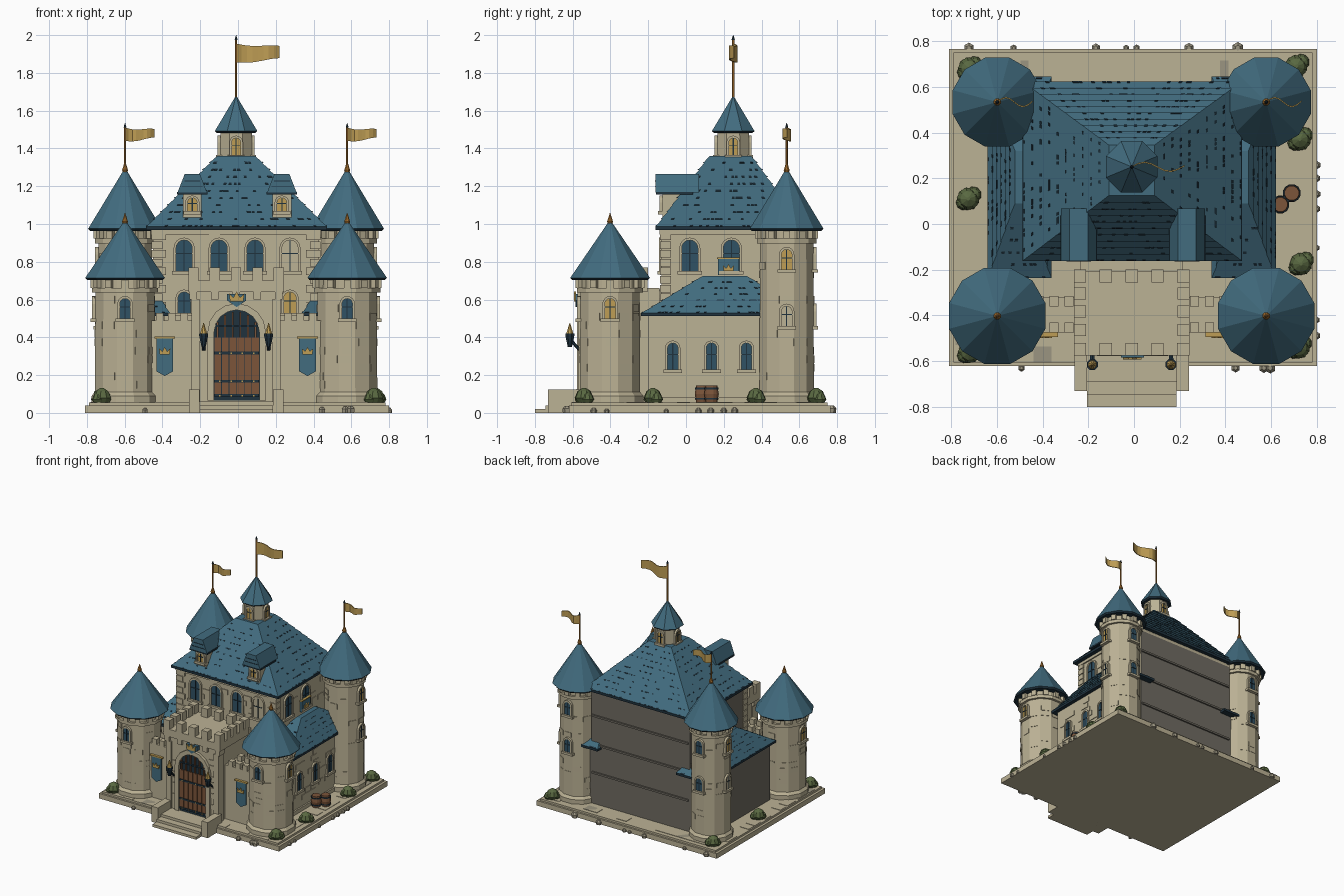
import bpy, bmesh, math, random
from mathutils import Vector, Matrix

if "Cube" in bpy.data.objects:
    bpy.data.objects.remove(bpy.data.objects["Cube"])

random.seed(4)
CX = -0.01
COLORS = {
    "stone": (0.50, 0.445, 0.30), "dark_stone": (0.33, 0.30, 0.22), "mortar": (0.16, 0.148, 0.122),
    "roof_blue": (0.054, 0.15, 0.212), "dark_trim": (0.014, 0.032, 0.048), "glass": (0.03, 0.085, 0.13),
    "gold": (0.52, 0.34, 0.09), "amber": (0.40, 0.17, 0.03), "wood": (0.20, 0.09, 0.042),
    "leaf": (0.10, 0.14, 0.053)}
MATS = {}
for key, c in COLORS.items():
    MATS[key] = bpy.data.materials.new(key)
    MATS[key].diffuse_color = (*c, 1)


def ring(x, y, r, z, n=12):
    return [Vector((x + r * math.cos((i + .5) * math.tau / n), y + r * math.sin((i + .5) * math.tau / n), z))
            for i in range(n)]


def rect(x0, x1, y0, y1, z):
    return [Vector(p) for p in ((x0, y0, z), (x1, y0, z), (x1, y1, z), (x0, y1, z))]


def facing(x, y, z, deg):
    """Frame on a wall: u to the right, v up, w outward."""
    a = math.radians(deg)
    n, up = Vector((math.cos(a), math.sin(a), 0)), Vector((0, 0, 1))
    m = Matrix((up.cross(n), up, n)).transposed().to_4x4()
    m.translation = (x, y, z)
    return m


def arch(w, h, n=8):
    r = w / 2
    return [(-r, 0), (r, 0)] + [(r * math.cos(math.pi * i / n), h - r + r * math.sin(math.pi * i / n))
                                for i in range(n + 1)]


class Part:
    def __init__(self, name):
        self.name, self.bm, self.used = name, bmesh.new(), []

    def slot(self, mat):
        if mat not in self.used:
            self.used.append(mat)
        return self.used.index(mat)

    def loft(self, rings, mat, plain=False):
        vs = [[self.bm.verts.new(p) for p in r] for r in rings]
        faces = [self.bm.faces.new(vs[0][::-1]), self.bm.faces.new(vs[-1])]
        n = len(vs[0])
        for a, b in zip(vs, vs[1:]):
            faces += [self.bm.faces.new((a[i], a[(i + 1) % n], b[(i + 1) % n], b[i])) for i in range(n)]
        for f in faces:
            f.normal_update()
            f.material_index = self.slot(mat)
            # rear and left walls are bare mortar
            if plain and (f.normal.y > .5 or f.normal.x < -.5):
                f.material_index = self.slot("mortar")

    def box(self, x0, x1, y0, y1, z0, z1, mat="stone", plain=False):
        self.loft([rect(x0, x1, y0, y1, z0), rect(x0, x1, y0, y1, z1)], mat, plain)

    def prism(self, m, pts, w0, w1, mat):
        self.loft([[m @ Vector((u, v, w)) for u, v in pts] for w in (w0, w1)], mat)

    def plate(self, m, u0, u1, v0, v1, w0, w1, mat):
        self.prism(m, [(u0, v0), (u1, v0), (u1, v1), (u0, v1)], w0, w1, mat)

    def voussoirs(self, m, w, h, t, depth, mat="stone"):
        a, b = arch(w, h)[1:], arch(w + 2 * t, h + t)[1:]
        a, b = a + [(-w / 2, 0)], b + [(-w / 2 - t, 0)]
        for i in range(len(a) - 1):
            self.prism(m, [a[i], b[i], b[i + 1], a[i + 1]], -.01, depth, mat)

    def window(self, m, w, h, glass="glass"):
        self.prism(m, arch(w, h), -.01, .006, glass)
        self.voussoirs(m, w, h, .013, .014)
        self.plate(m, -w / 2 - .022, w / 2 + .022, -.018, 0, -.01, .022, "stone")
        self.plate(m, -.003, .003, 0, h, 0, .01, "dark_trim")
        self.plate(m, -w / 2, w / 2, h * .55, h * .55 + .005, 0, .01, "dark_trim")

    def slabs(self, m, u0, u1, v0, v1, count):
        for _ in range(count):
            u, v = random.uniform(u0, u1), v0 + round(random.random() * (v1 - v0) / .045) * .045
            self.plate(m, u - .03, u + .03, v, v + .038, -.01, .005, "stone")

    def hip_roof(self, low, high, courses):
        for i in range(courses):
            lo = [a.lerp(b, i / courses) for a, b in zip(low, high)]
            hi = [a.lerp(b, (i + 1) / courses) for a, b in zip(low, high)]
            c = sum(lo, Vector()) / 4
            lip = [p + Vector((math.copysign(.006, p.x - c.x), math.copysign(.006, p.y - c.y), 0)) for p in lo]
            self.loft([lip, hi], "roof_blue")
            # dark gaps between shingles
            for k in range(4):
                a, b, d, e = lip[k], lip[(k + 1) % 4], hi[(k + 1) % 4], hi[k]
                n, size = (b - a).cross(e - a).normalized(), (b - a).length
                for j in range(int(size / .05)):
                    s, h = random.uniform(.05, .95), .007 / size
                    q = [a.lerp(b, s - h), a.lerp(b, s + h), e.lerp(d, s + h), e.lerp(d, s - h)]
                    q[2], q[3] = q[1].lerp(q[2], .16), q[0].lerp(q[3], .16)
                    self.loft([[p - n * .002 for p in q], [p + n * .002 for p in q]], "dark_trim")

    def crown(self, m, s):
        self.prism(m, [(-s, 0), (s, 0), (s * 1.15, s * 1.2), (s * .5, s * .6), (0, s * 1.5), (-s * .5, s * .6),
                       (-s * 1.15, s * 1.2)], 0, .009, "gold")

    def done(self):
        bmesh.ops.recalc_face_normals(self.bm, faces=self.bm.faces)
        me = bpy.data.meshes.new(self.name)
        self.bm.to_mesh(me)
        self.bm.free()
        for k in self.used:
            me.materials.append(MATS[k])
        ob = bpy.data.objects.new(self.name, me)
        bpy.context.collection.objects.link(ob)


def flag(name, x, y, z0, z1, top, h, length):
    p = Part(name)
    p.loft([ring(x, y, .006, z0, 6), ring(x, y, .006, z1 - .02, 6)], "amber")
    p.loft([ring(x, y, .009, z1 - .025, 6), ring(x, y, .001, z1, 6)], "dark_trim")
    rings = []
    for i in range(9):
        t = i / 8
        yy, hh = y + .02 * math.sin(t * 6.5), h / 2 * (1 - .35 * t)
        zc = top - h / 2 - .006 * math.sin(t * 5)
        rings.append([Vector((x + length * t, yy + dy, zc + dz)) for dy, dz in
                      ((-.003, -hh), (.003, -hh), (.003, hh), (-.003, hh))])
    p.loft(rings, "gold")
    p.done()


# terrace, paving and edge rocks
p = Part("terrace")
p.box(-.81, .80, -.62, .765, 0, .04)
p.box(-.79, .78, -.605, .75, .04, .055)
for i in range(60):
    x, y = random.choice([(random.uniform(-.74, .70), random.choice((-.57, .68))),
                          (random.choice((-.74, .70)), random.uniform(-.5, .65))])
    p.box(x - .04, x + .04, y - .035, y + .035, .05, .058, "dark_stone" if i % 8 == 0 else "stone")
for i in range(22):
    x, y = [(random.uniform(-.75, .75), -.63), (random.uniform(-.75, .75), .77), (.8, random.uniform(-.6, .76))][i % 3]
    r = random.uniform(.012, .024)
    p.loft([ring(x, y, r, 0, 6), ring(x, y, r * 1.1, r, 6), ring(x, y, r * .5, r * 1.7, 6)], "dark_stone")
p.done()

# entrance steps
p = Part("entrance_steps")
for y, z in ((-.80, .02), (-.745, .04), (-.69, .06)):
    p.box(-.205, .185, y, -.55, 0, z)
for x in (-.26, .185):
    p.box(x, x + .055, -.73, -.55, 0, .125)
p.done()

# main keep
p = Part("keep")
p.box(-.45, .43, -.13, .594, .05, .98, "stone", True)
front, right = facing(CX, -.13, 0, -90), facing(.43, .23, 0, 0)
p.slabs(front, -.4, .4, .55, .92, 22)
p.slabs(right, -.32, .3, .74, .92, 14)
for i in range(10):
    for x0, x1 in ((-.458, -.40), (.38, .438)):
        d = .02 * (i % 2)
        p.box(x0 - (0 if x0 < 0 else d), x1 + (d if x0 < 0 else 0), -.138, -.08, .5 + i * .046, .54 + i * .046)
for z in (.30, .53, .76):
    p.box(-.44, .42, .58, .606, z, z + .015, "mortar")
p.box(-.46, .44, -.14, .594, .945, .975)
for u, g in ((-.275, "glass"), (-.09, "glass"), (.1, "glass"), (.285, "stone")):
    p.window(facing(CX + u, -.13, .75, -90), .085, .165, g)
    if abs(u) > .2:
        p.window(facing(CX + u, -.13, .53, -90), .065, .11, "gold" if u > 0 else "glass")
for y in (.02, .24):
    p.window(facing(.43, y, .75, 0), .085, .165)
m = facing(.445, .225, .73, 0)
p.plate(m, -.055, .055, 0, .085, -.01, .006, "roof_blue")
p.plate(m, -.06, .06, .085, .093, -.01, .012, "gold")
p.crown(facing(.451, .225, .75, 0), .025)
p.done()
p = Part("keep_roof")
p.box(-.487, .472, -.162, .624, .968, .988, "dark_trim")
p.hip_roof(rect(-.48, .465, -.155, .617, .988), rect(CX - .1, CX + .1, .125, .345, 1.36), 10)
p.done()

# roof turret
p = Part("turret")
p.loft([ring(CX, .25, .092, 1.30, 8), ring(CX, .25, .09, 1.5, 8)], "stone")
p.loft([ring(CX, .25, .10, 1.32, 8), ring(CX, .25, .10, 1.345, 8)], "stone")
for a in (-90, 0, 90, 180):
    d = Vector((math.cos(math.radians(a)), math.sin(math.radians(a))))
    p.window(facing(CX + d.x * .084, .25 + d.y * .084, 1.365, a), .045, .09, "gold")
p.loft([ring(CX, .25, .11, 1.482, 8), ring(CX, .25, .122, 1.492, 8)], "dark_trim")
p.loft([ring(CX, .25, .122, 1.492, 8), ring(CX, .25, .004, 1.675, 8)], "roof_blue")
p.done()
flag("turret_flag", CX, .25, 1.65, 2.0, 1.955, .1, .23)

# dormers
for x in (-.242, .232):
    p = Part("dormer")
    p.box(x - .05, x + .05, -.125, .05, 1.03, 1.17)
    p.window(facing(x, -.125, 1.068, -90), .05, .07, "gold")
    m = facing(x, -.162, 1.155, -90)
    p.plate(m, -.08, .08, 0, .014, -.2, -.002, "dark_trim")
    p.prism(m, [(-.078, .012), (.078, .012), (.04, .11), (-.04, .11)], -.23, 0, "roof_blue")
    for v in (.04, .07):
        p.plate(m, -.07 + v * .4, .07 - v * .4, v, v + .004, -.01, .003, "dark_trim")
    p.done()

# side wings
for s in (-1, 1):
    p = Part("wing")
    a, b = sorted((CX + s * .38, CX + s * .60))
    p.box(a, b, -.2, .59, .05, .53, "stone", True)
    if s > 0:
        m = facing(b, .15, 0, 0)
        p.slabs(m, -.32, .22, .09, .46, 26)
        p.plate(m, -.35, .3, .055, .085, -.01, .012, "stone")
        for y in (-.07, .135, .32):
            p.window(facing(b, y, .23, 0), .055, .14)
    a, b = sorted((CX + s * .35, CX + s * .63))
    p.box(a, b, -.237, .645, .512, .53, "dark_trim")
    p.hip_roof(rect(a + .006, b - .006, -.23, .638, .53), rect(a + .12, b - .12, .09, .32, .725), 6)
    p.done()


# round corner towers
def tower(name, x, y, r, top, roof_r, apex, windows):
    p = Part(name)
    p.loft([ring(x, y, r * 1.13, .05), ring(x, y, r * 1.13, .09), ring(x, y, r * 1.02, .11), ring(x, y, r, top)],
           "stone")
    p.loft([ring(x, y, r * 1.12, top - .075), ring(x, y, r * 1.12, top - .05)], "stone")
    ap = r * math.cos(math.pi / 12)
    for i in range(12):
        a = math.radians(i * 30)
        m = facing(x + ap * math.cos(a), y + ap * math.sin(a), 0, i * 30)
        p.plate(m, -.018, .018, top - .05, top - .005, -.01, .026, "stone")
        p.slabs(m, -.01, .01, .13, top - .12, 3)
    for a, z, g in windows:
        c, s = math.cos(math.radians(a)), math.sin(math.radians(a))
        p.window(facing(x + (ap + .004) * c, y + (ap + .004) * s, z, a), .055, .105, g)
    p.loft([ring(x, y, roof_r * .95, top - .008), ring(x, y, roof_r, top + .003)], "dark_trim")
    p.loft([ring(x, y, roof_r, top + .003), ring(x, y, .008, apex)], "roof_blue")
    p.loft([ring(x, y, .01, apex - .02, 8), ring(x, y, .017, apex, 8), ring(x, y, .002, apex + .045, 8)], "amber")
    p.done()


for s in (-1, 1):
    side = 0 if s > 0 else 180
    x = CX + s * .588
    tower("front_tower", x, -.402, .162, .712, .218, 1.012, ((-90, .5, "glass"), (side, .5, "gold")))
    tower("back_tower", x, .533, .146, .972, .202, 1.285,
          ((side, .76, "gold"), (side, .46, "stone"), (90, .76, "glass"), (90, .46, "glass")))
    flag("tower_flag", x, .533, 1.3, 1.535, 1.51, .07, .155)

# gatehouse with battlements
p = Part("gatehouse")
p.box(CX - .225, CX + .225, -.555, -.14, .05, .66)
p.box(CX - .253, CX + .253, -.576, -.205, .64, .70)
for x in (CX - .235, CX + .19):
    p.box(x, x + .045, -.568, -.5, .05, .60)
for i in range(5):
    x = CX + (i - 2) * .113
    for y in (-.576, -.255):
        p.box(x - .027, x + .027, y, y + .055, .70, .77)
    p.box(x - .02, x + .02, -.574, -.5, .60, .65)
for x in (CX - .253, CX + .2):
    for y in (-.49, -.41, -.33):
        p.box(x, x + .053, y, y + .053, .70, .77)
m = facing(CX, -.555, 0, -90)
for side in (-1, 1):
    p.slabs(m, side * .165 - .02, side * .165 + .02, .1, .56, 8)
p.done()

# arched gate, portcullis and crest
p = Part("gate")
m = facing(CX + .003, -.556, .065, -90)
p.prism(m, arch(.24, .48, 12), 0, .006, "dark_trim")
p.voussoirs(m, .24, .48, .035, .022)
for i in range(6):
    u = -.118 + i * .04
    p.plate(m, u, u + .036, .02, .335, 0, .012, "wood")
    p.plate(m, u + .012, u + .022, .335, .36 + .12 * math.sqrt(max(0, 1 - ((u + .018) / .12) ** 2)) - .01,
            0, .016, "wood")
for v in (.02, .095, .245):
    p.plate(m, -.118, .118, v, v + .014, 0, .017, "dark_trim")
    for u in (-.09, -.03, .03, .09):
        p.plate(m, u - .004, u + .004, v + .003, v + .011, 0, .02, "gold")
p.plate(m, -.118, .118, .39, .4, 0, .018, "dark_trim")
p.prism(m, [(0, .495), (.05, .53), (.05, .565), (-.05, .565), (-.05, .53)], 0, .028, "roof_blue")
p.crown(facing(CX + .003, -.583, .59, -90), .035)
p.done()

# torches, banners and curtain walls on both sides of the gate
for s in (-1, 1):
    x = CX + s * .172
    p = Part("torch")
    p.loft([ring(x, -.56, .01, .33, 6), ring(x, -.615, .012, .39, 6)], "dark_trim")
    p.loft([ring(x, -.615, .012, .35, 8), ring(x, -.615, .026, .41, 8), ring(x, -.615, .026, .42, 8)], "dark_trim")
    p.loft([ring(x, -.615, .02, .42, 8), ring(x, -.615, .002, .475, 8)], "gold")
    p.done()
    p = Part("curtain_wall")
    a, b = sorted((CX + s * .2, CX + s * .48))
    p.box(a, b, -.475, -.32, .05, .49)
    for i in range(3):
        u = CX + s * (.275 + i * .065)
        for y in (-.475, -.36):
            p.box(u - .02, u + .02, y, y + .045, .49, .53)
    p.done()
    p = Part("banner")
    m = facing(CX + s * .378, -.485, 0, -90)
    p.prism(m, [(0, .195), (.044, .22), (.044, .395), (-.044, .395), (-.044, .22)], -.005, .004, "roof_blue")
    p.plate(m, -.055, .055, .395, .405, -.012, .01, "gold")
    p.crown(facing(CX + s * .378, -.489, .31, -90), .026)
    p.done()

# shrubs
for x, y in ((-.72, .68), (.71, .69), (.725, .37), (-.725, .11), (.73, -.175), (-.72, -.56), (.72, -.54)):
    p = Part("shrub")
    for dx, dy, r in ((0, 0, .05), (.022, .018, .036), (-.02, -.016, .034)):
        p.loft([ring(x + dx, y + dy, r * k, .05 + z * r, 9) for k, z in ((.6, 0), (1, .6), (.7, 1.3), (.15, 1.65))],
               "leaf")
    p.done()

# barrels
for x, y in ((.69, .135), (.64, .085)):
    p = Part("barrel")
    p.loft([ring(x, y, r, z, 12) for r, z in ((.032, .055), (.04, .1), (.032, .145))], "wood")
    for z in (.07, .125):
        p.loft([ring(x, y, .039, z, 12), ring(x, y, .039, z + .009, 12)], "dark_trim")
    p.done()

for m in bpy.data.materials:
    if m.users and not m.is_grease_pencil:
        m.use_nodes = True
        m.node_tree.nodes["Principled BSDF"].inputs["Base Color"].default_value = m.diffuse_color
